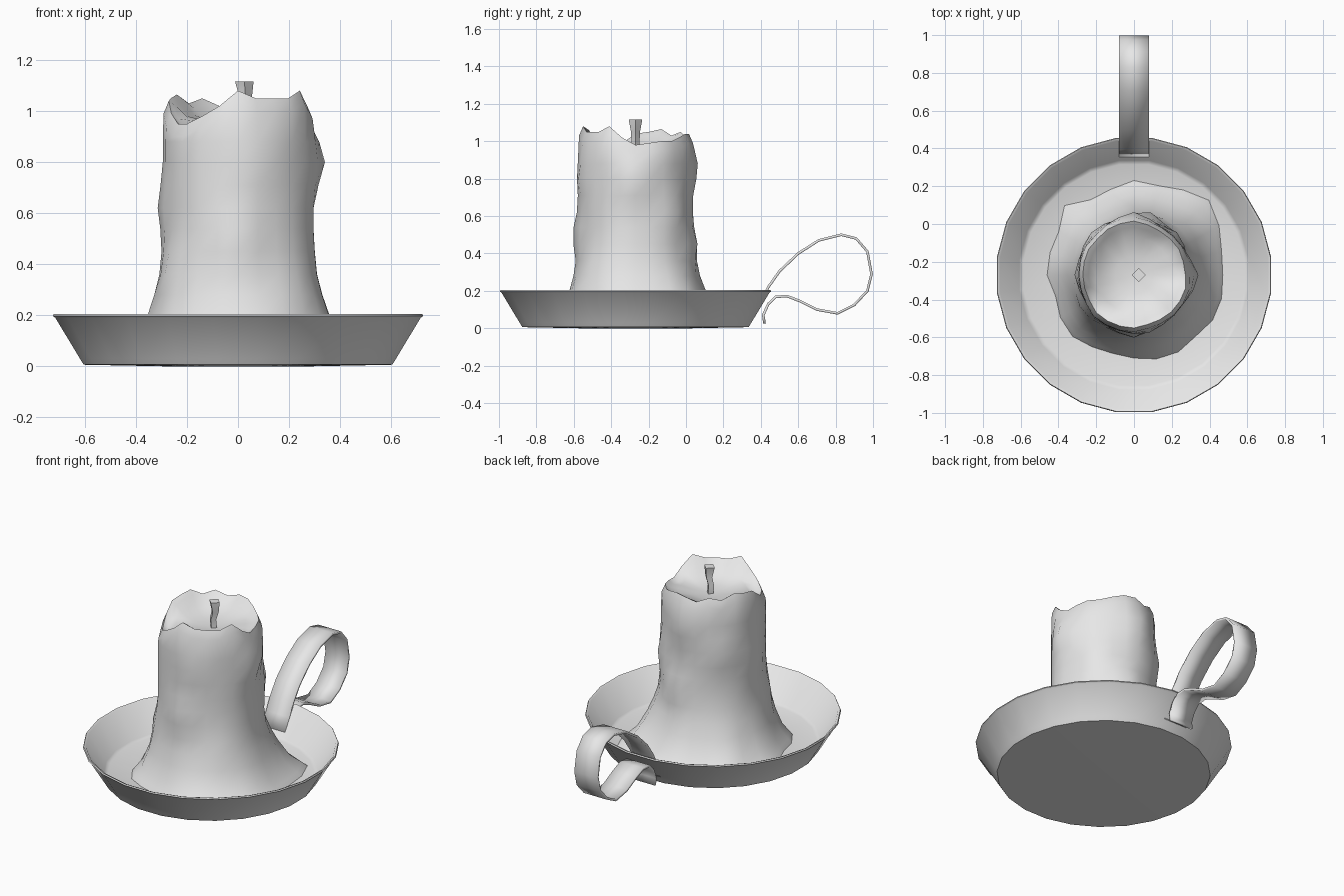
import bpy
import math
import random
from mathutils import Vector

random.seed(4)
SIDES = 24
CENTRE = Vector((0, -0.27, 0))

cube = bpy.data.objects.get("Cube")
if cube:
    bpy.data.objects.remove(cube, do_unlink=True)

# One plain grey for every part
grey = bpy.data.materials.new("plain grey")
grey.use_nodes = True
grey.diffuse_color = (0.8, 0.8, 0.8, 1)
grey.node_tree.nodes["Principled BSDF"].inputs["Base Color"].default_value = (0.8, 0.8, 0.8, 1)


def make_object(name, verts, faces, angle):
    mesh = bpy.data.meshes.new(name)
    mesh.from_pydata(verts, [], faces)
    mesh.materials.append(grey)
    obj = bpy.data.objects.new(name, mesh)
    bpy.context.collection.objects.link(obj)
    bpy.ops.object.select_all(action='DESELECT')
    obj.select_set(True)
    bpy.context.view_layer.objects.active = obj
    bpy.ops.object.shade_smooth_by_angle(angle=math.radians(angle))
    return obj


def loft(name, rings, angle=40):
    """Skin a stack of equal closed rings and cap both ends."""
    n = len(rings[0])
    verts = [p for ring in rings for p in ring]
    faces = [list(reversed(range(n)))]
    for k in range(len(rings) - 1):
        for i in range(n):
            j = (i + 1) % n
            faces.append([k * n + i, k * n + j, (k + 1) * n + j, (k + 1) * n + i])
    faces.append(list(range(len(verts) - n, len(verts))))
    return make_object(name, verts, faces, angle)


def polar(radius, angle, z):
    return CENTRE + Vector((radius * math.cos(angle), radius * math.sin(angle), z))


# Dish: a lathed profile running from the underside over the rim to the floor
dish_profile = [(0.3, 0), (0.61, 0.006), (0.625, 0.03), (0.722, 0.19), (0.732, 0.197),
                (0.728, 0.205), (0.715, 0.2), (0.612, 0.035), (0.59, 0.025), (0.3, 0.025)]
loft("dish", [[polar(r, (i + 0.5) * math.tau / SIDES, z) for i in range(SIDES)]
              for r, z in dish_profile], 50)

# Candle: pool outline and ragged rim height, stepped around the axis
foot = [.47, .48, .52, .56, .52, .49, .5, .47, .46, .52, .46, .46,
        .46, .43, .45, .46, .44, .43, .44, .46, .47, .46, .48, .48]
rim = [.98, .99, 1, 1, 1.02, 1.04, 1.04, 1.02, 1.05, 1.03, 1.065, 1.05,
       1.04, .99, .95, .95, .98, 1.02, 1.08, 1.05, 1.05, 1.05, 1.08, 1.02]
# Share of the flare at each height
flare = [(0.025, 1), (0.05, 0.88), (0.1, 0.62), (0.2, 0.36), (0.28, 0.2), (0.36, 0.08),
         (0.45, 0.03), (0.54, 0), (0.62, 0), (0.71, 0), (0.8, 0), (0.88, 0)]
# Wax runs: direction in degrees, height, bulge
drips = [(0, 0.8, 0.045), (180, 0.62, 0.02), (90, 0.86, 0.03), (75, 0.45, 0.04),
         (270, 0.5, 0.035), (285, 0.8, 0.02), (45, 0.6, 0.03), (135, 0.7, 0.025),
         (210, 0.36, 0.025), (315, 0.3, 0.02)]
grooves = [random.uniform(-0.008, 0.008) for _ in range(SIDES)]


def body_radius(i, z):
    r = 0.3 + grooves[i]
    for direction, height, bulge in drips:
        turn = abs((i * 360 / SIDES - direction + 180) % 360 - 180)
        r += bulge * max(0, 1 - turn / 25) * max(0, 1 - abs(z - height) / 0.16)
    return r


angles = [i * math.tau / SIDES for i in range(SIDES)]
rings = []
for z, share in flare:
    rings.append([polar(body_radius(i, z) * (1 - share) + foot[i] * share, a, z)
                  for i, a in enumerate(angles)])
# Lip, then the hollow of melted wax inside it
for scale, drop in [(0.99, 0.05), (0.92, 0), (0.82, 0.02)]:
    rings.append([polar(body_radius(i, 1) * scale, a, rim[i] - drop)
                  for i, a in enumerate(angles)])
for r, z, keep in [(0.2, 0.965, 0.2), (0.1, 0.955, 0), (0.02, 0.95, 0)]:
    rings.append([polar(r, a, z + (rim[i] - z) * keep) for i, a in enumerate(angles)])
loft("candle", rings, 55)

# Wick: a bent four-sided stub, wider at its tip
wick = [(0.02, 0.94, 0.022), (0.015, 1, 0.022), (0.03, 1.05, 0.024), (0.025, 1.115, 0.036)]
loft("wick", [[CENTRE + Vector((x + r * math.cos(q * math.pi / 2),
                                r * math.sin(q * math.pi / 2), z)) for q in range(4)]
              for x, z, r in wick])

# Handle: a flat strap looping from inside the dish round to a hooked tail
strap = [(.36, .06), (.4, .14), (.44, .22), (.5, .305), (.6, .4), (.71, .47), (.83, .5),
         (.91, .48), (.97, .41), (.992, .29), (.97, .2), (.9, .125), (.81, .08),
         (.7, .1), (.61, .145), (.54, .172), (.48, .168), (.44, .13), (.413, .07), (.42, .025)]
verts = [(x, y, z) for y, z in strap for x in (-0.08, 0.08)]
faces = [(2 * k, 2 * k + 1, 2 * k + 3, 2 * k + 2) for k in range(len(strap) - 1)]
handle = make_object("handle", verts, faces, 40)
solid = handle.modifiers.new("thickness", 'SOLIDIFY')
solid.thickness = 0.014
solid.offset = 0
